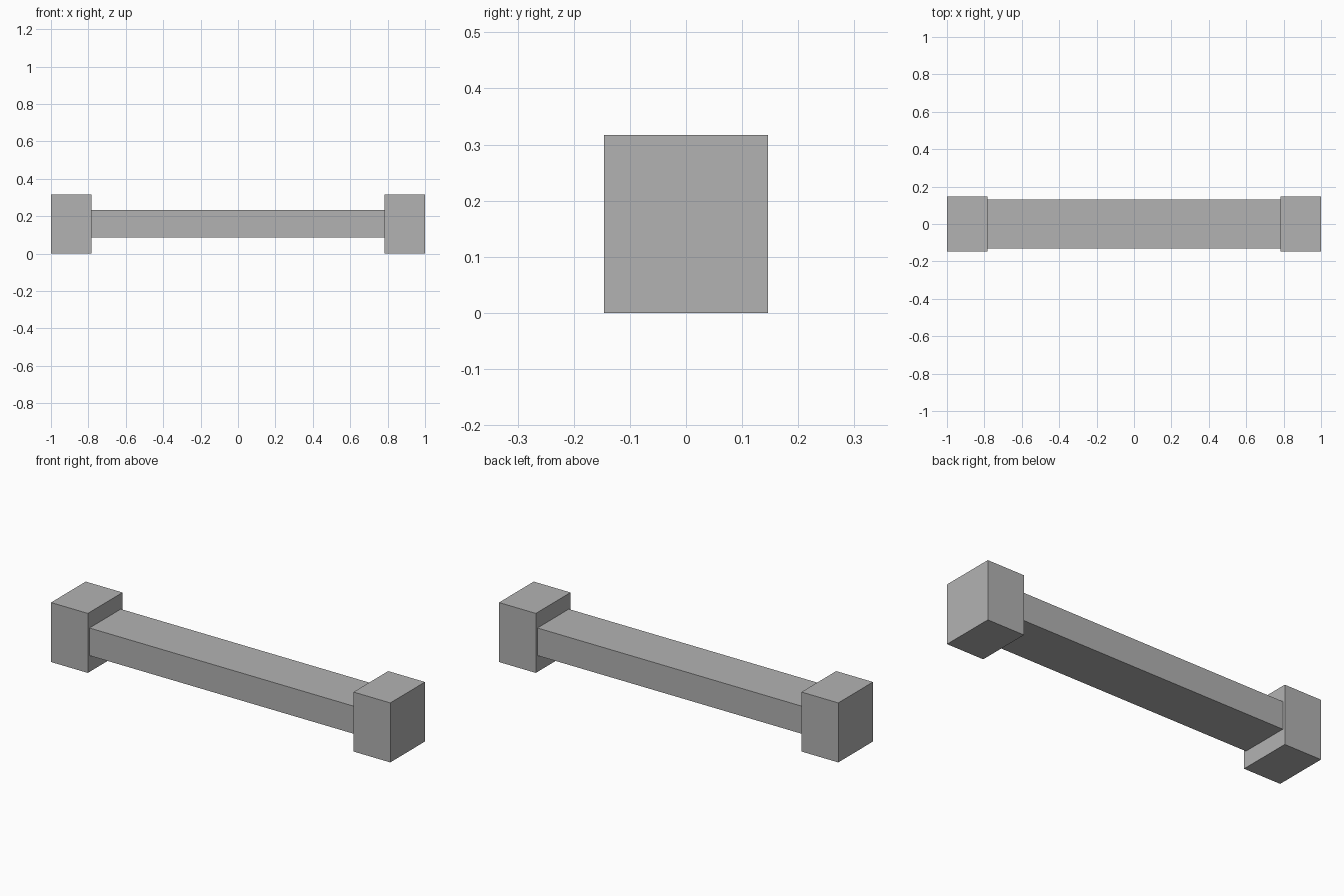
import bpy

default_cube = bpy.data.objects.get("Cube")
if default_cube:
    bpy.data.objects.remove(default_cube, do_unlink=True)

# Single grey finish
GREY = (0.448, 0.448, 0.448, 1)
grey = bpy.data.materials.new("grey")
grey.use_nodes = True
grey.diffuse_color = GREY
grey.node_tree.nodes["Principled BSDF"].inputs["Base Color"].default_value = GREY

HEIGHT = 0.317
BLOCK_WIDTH = 0.217
BLOCK_DEPTH = 0.292
RAIL_DEPTH = 0.264
RAIL_HEIGHT = 0.147
OVERLAP = 0.01


def box(name, x, size):
    """Box centred on the shared long axis."""
    bpy.ops.mesh.primitive_cube_add(size=1, location=(x, 0, HEIGHT / 2))
    obj = bpy.context.object
    obj.name = name
    obj.scale = size
    bpy.ops.object.transform_apply(location=False, rotation=False, scale=True)
    obj.data.materials.append(grey)
    return obj


# End blocks
for side, name in ((1, "left_end_block"), (-1, "right_end_block")):
    box(name, side * (1 - BLOCK_WIDTH / 2), (BLOCK_WIDTH, BLOCK_DEPTH, HEIGHT))

# Rail, seated slightly into both blocks
rail_length = 2 * (1 - BLOCK_WIDTH + OVERLAP)
rail = box("rail", 0, (rail_length, RAIL_DEPTH, RAIL_HEIGHT))
rail.location.z += 0.002
